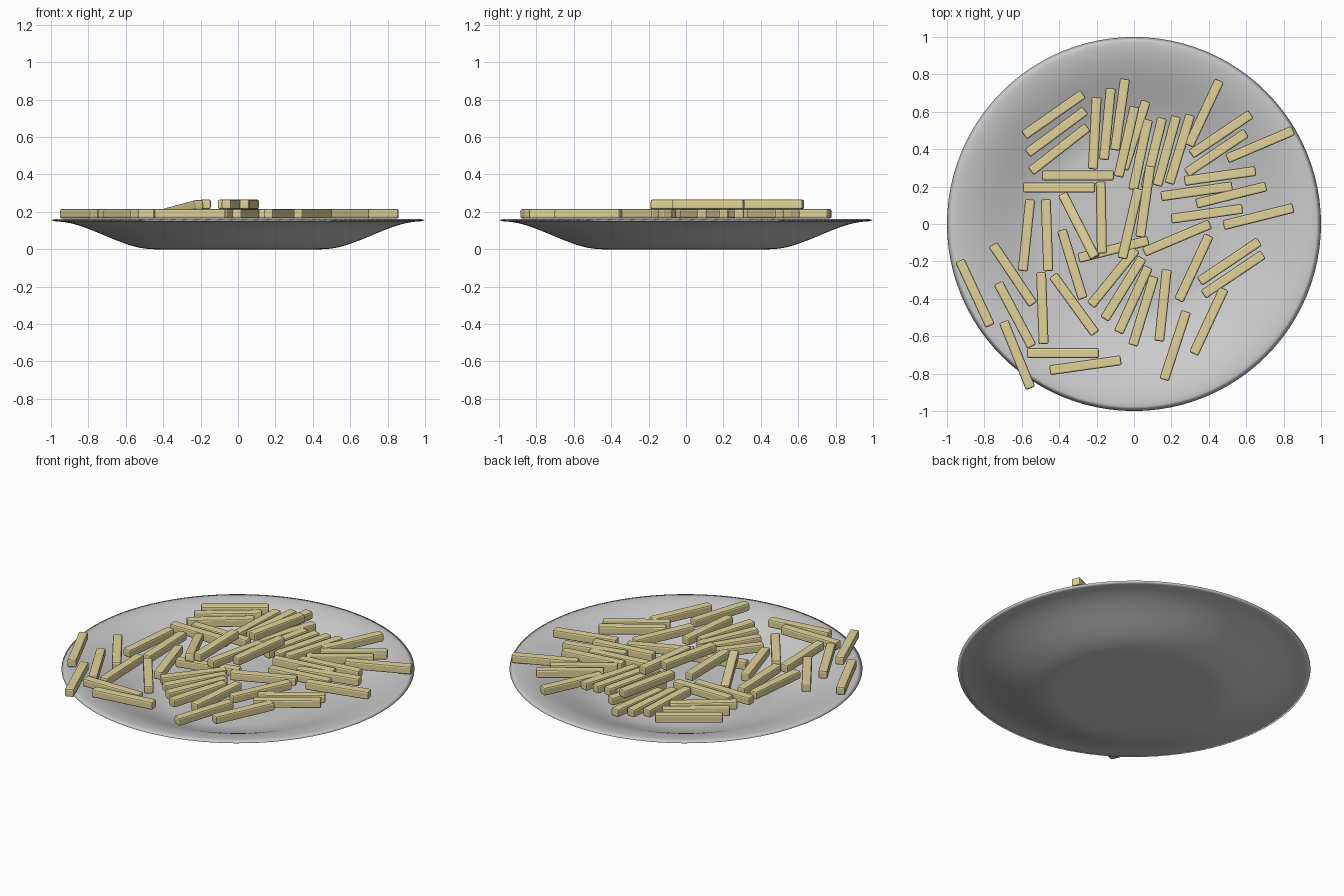
import bpy, bmesh
from math import radians, cos, sin, pi
from mathutils import Matrix

if "Cube" in bpy.data.objects:
    bpy.data.objects.remove(bpy.data.objects["Cube"])

SEG = 96     # sides of the plate
THICK = 0.013


def dish(r):
    """Underside height of the plate: flat centre, S-curve up to the rim."""
    t = min(max((r - 0.45) / 0.53, 0), 1)
    return 0.149 * t * t * (3 - 2 * t)


# Plate: lathed from the S-curve, out along the underside and back along the top
radii = [i / 40 for i in range(1, 40)]
profile = [(r, dish(r)) for r in radii] + [(1, dish(1) + THICK / 2)]
profile += [(r, dish(r) + THICK) for r in reversed(radii)]
bm = bmesh.new()
rings = [[bm.verts.new((r * cos(2 * pi * i / SEG), r * sin(2 * pi * i / SEG), z))
          for i in range(SEG)] for r, z in profile]
for a, b in zip(rings, rings[1:]):
    for i in range(SEG):
        j = (i + 1) % SEG
        bm.faces.new((a[i], a[j], b[j], b[i]))
bm.faces.new(rings[0])
bm.faces.new(rings[-1])
bmesh.ops.recalc_face_normals(bm, faces=bm.faces)
for f in bm.faces:
    f.smooth = True
plate_mesh = bpy.data.meshes.new("plate")
bm.to_mesh(plate_mesh)
bm.free()
bpy.context.collection.objects.link(bpy.data.objects.new("plate", plate_mesh))

# Fry: one bevelled potato bar, shared by every copy
mat = bpy.data.materials.new("fried_potato")
mat.diffuse_color = (0.75, 0.65, 0.32, 1)
mat.use_nodes = True
mat.node_tree.nodes["Principled BSDF"].inputs["Base Color"].default_value = mat.diffuse_color
bm = bmesh.new()
bmesh.ops.create_cube(bm, size=1, matrix=Matrix.Diagonal((0.385, 0.053, 0.05, 1)))
bmesh.ops.bevel(bm, geom=bm.edges[:], offset=0.009, segments=2, profile=0.5, affect='EDGES')
fry_mesh = bpy.data.meshes.new("fry")
bm.to_mesh(fry_mesh)
bm.free()
fry_mesh.materials.append(mat)

LOW, HIGH = 0.19, 0.24   # heights of the two layers


def fry(x, y, heading, z=LOW, tilt=0):
    ob = bpy.data.objects.new("fry", fry_mesh)
    ob.location = (x, y, z)
    ob.rotation_euler = (0, radians(tilt), radians(heading))
    bpy.context.collection.objects.link(ob)


def fan(count, first, last):
    """Evenly spread fries from one (x, y, heading) to another."""
    for i in range(count):
        t = i / (count - 1)
        fry(*[a + (b - a) * t for a, b in zip(first, last)])


def parallel(heading, *centres, z=LOW):
    """Fries that share a heading."""
    for x, y in centres:
        fry(x, y, heading, z)


# Fanned bunches
fan(3, (-.43, .585, 35), (-.40, .40, 38))
fan(3, (-.21, .485, 87), (-.075, .585, 82))
fan(4, (.035, .37, 78), (.245, .40, 73))
fan(4, (.05, -.465, 73), (-.11, -.285, 51))
fan(3, (-.647, -.27, -56), (-.625, -.70, -68))

# Scattered fries, grouped by heading
parallel(34, (.465, .48), (.44, .38), (.51, -.20), (.53, -.27))
parallel(65, (.375, .593), (.32, -.235), (.40, -.52))
parallel(72, (.22, -.65), (.005, .475))
parallel(8, (.46, .257), (.335, .175), (.39, .055), (-.26, -.755))
parallel(14, (.52, .155), (.665, .04), (-.11, -.135))
parallel(23, (.675, .425), (.23, -.075))
parallel(0, (-.40, .195), (-.38, -.69), (-.30, .26))
parallel(84, (.155, -.435), (-.575, -.06))
parallel(92, (-.465, -.06), (-.49, -.45))
parallel(-54, (-.32, -.43))
parallel(-65, (-.85, -.37))
parallel(-73, (-.33, -.215))

# Upper layer, with one fry leaning on its neighbour
parallel(77, (-.04, .44), (-.02, .003), z=HIGH)
parallel(82, (.06, .12), z=HIGH)
parallel(91, (-.175, .035), z=HIGH)
fry(-.295, -.01, -63, .215, -7)
